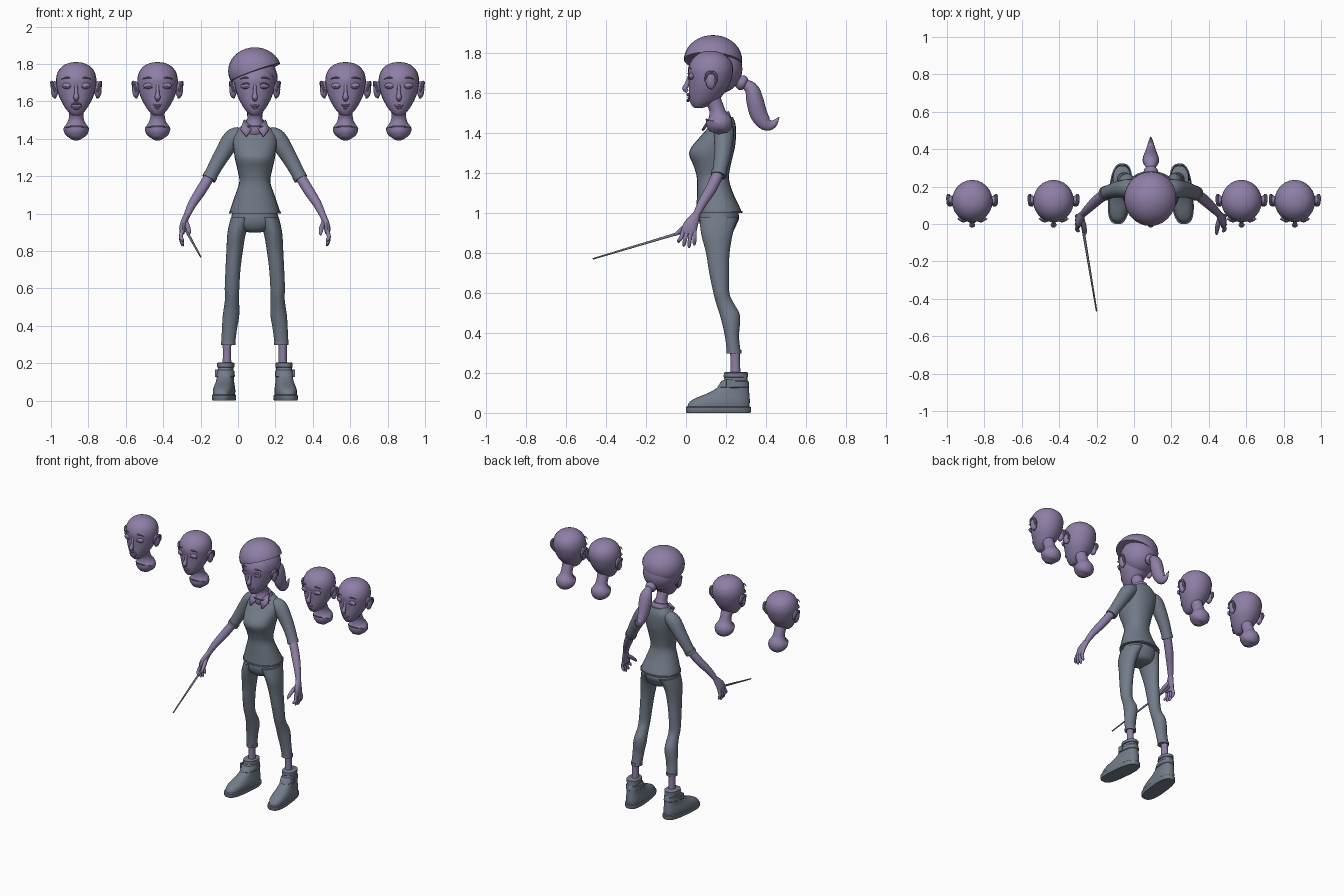
import bpy, bmesh, math
from mathutils import Vector, Matrix

cube = bpy.data.objects.get("Cube")
if cube:
    bpy.data.objects.remove(cube, do_unlink=True)


def material(name, rgb):
    m = bpy.data.materials.new(name)
    m.use_nodes = True
    m.diffuse_color = (*rgb, 1)
    bsdf = next(n for n in m.node_tree.nodes if n.type == 'BSDF_PRINCIPLED')
    bsdf.inputs["Base Color"].default_value = (*rgb, 1)
    return m


PURPLE = material("soft purple", (0.27, 0.21, 0.38))
SLATE = material("slate grey", (0.17, 0.2, 0.25))
CX = 0.09  # centre line of the figure


def finish(name, bm, mat, angle=40):
    bmesh.ops.recalc_face_normals(bm, faces=bm.faces)
    me = bpy.data.meshes.new(name)
    bm.to_mesh(me)
    bm.free()
    me.materials.append(mat)
    ob = bpy.data.objects.new(name, me)
    bpy.context.collection.objects.link(ob)
    bpy.ops.object.select_all(action='DESELECT')
    ob.select_set(True)
    bpy.context.view_layer.objects.active = ob
    bpy.ops.object.shade_smooth_by_angle(angle=math.radians(angle))
    return ob


def spline(rows, steps):
    """Catmull-Rom through rows of numbers."""
    rows = [Vector(r) for r in rows]
    out = []
    for i in range(len(rows) - 1):
        p0, p1, p2 = rows[max(i - 1, 0)], rows[i], rows[i + 1]
        p3 = rows[min(i + 2, len(rows) - 1)]
        for s in range(steps):
            t = s / steps
            out.append((p1 * 2 + (p2 - p0) * t + (p0 * 2 - p1 * 5 + p2 * 4 - p3) * t * t
                        + (p1 * 3 - p0 - p2 * 3 + p3) * t ** 3) * 0.5)
    return out + [rows[-1]]


def loft(name, rows, mat, tilt=True, sides=24, steps=4, power=2):
    """Skin rings (x, y, z, radius a, radius b); tilted rings follow the path."""
    rows = spline(rows, steps)
    pts = [Vector(r[:3]) for r in rows]
    span = (pts[-1] - pts[0]).normalized()
    ref = Vector((0, 1, 0)) if abs(span.x) > 0.8 else Vector((1, 0, 0))
    bm = bmesh.new()
    rings = []
    for i, r in enumerate(rows):
        u, v = Vector((1, 0, 0)), Vector((0, 1, 0))
        if tilt:
            t = (pts[min(i + 1, len(pts) - 1)] - pts[max(i - 1, 0)]).normalized()
            u = (ref - t * ref.dot(t)).normalized()
            v = t.cross(u)
        ring = []
        for k in range(sides):
            a = math.tau * k / sides
            c, s = math.cos(a), math.sin(a)
            c, s = (math.copysign(abs(q) ** (2 / power), q) for q in (c, s))
            ring.append(bm.verts.new(pts[i] + u * c * max(r[3], 0.001) + v * s * max(r[4], 0.001)))
        rings.append(ring)
    for a, b in zip(rings, rings[1:]):
        for k in range(sides):
            bm.faces.new((a[k], a[(k + 1) % sides], b[(k + 1) % sides], b[k]))
    bm.faces.new(rings[0])
    bm.faces.new(rings[-1])
    return finish(name, bm, mat)


def stack(name, rows, mat, x=CX, **kw):
    """Level rings given as (z, half width, front y, back y)."""
    return loft(name, [(x, (f + b) / 2, z, w, (b - f) / 2) for z, w, f, b in rows], mat, tilt=False, **kw)


def tube(name, path, mat, **kw):
    """Round tube through points (x, y, z, radius)."""
    return loft(name, [(*p, p[3]) for p in path], mat, **kw)


def ball(name, centre, size, mat, cut=None):
    """Ellipsoid, optionally trimmed below a plane (point, normal)."""
    bm = bmesh.new()
    bmesh.ops.create_uvsphere(bm, u_segments=28, v_segments=18, radius=1,
                              matrix=Matrix.Translation(centre) @ Matrix.Diagonal((*size, 1)))
    if cut:
        res = bmesh.ops.bisect_plane(bm, geom=bm.verts[:] + bm.edges[:] + bm.faces[:],
                                     plane_co=cut[0], plane_no=cut[1], clear_inner=True)
        bmesh.ops.holes_fill(bm, edges=[e for e in res['geom_cut'] if isinstance(e, bmesh.types.BMEdge)])
    return finish(name, bm, mat)


def arc(name, x, y, z, half, bend, r, back=0.008):
    """Small curved crease across the face; positive bend lifts the ends."""
    tube(name, [(x + half * k, y + back * k * k, z + bend * k * k, r * (1.05 - 0.8 * abs(k)))
                for k in (-1, -0.5, 0, 0.5, 1)], PURPLE, sides=8, steps=2)


HEAD = [(1.524, .012, .05, .075), (1.53, .028, .035, .1), (1.555, .052, .02, .15), (1.59, .074, .015, .185),
        (1.63, .093, .014, .212), (1.68, .106, .012, .23), (1.72, .108, .01, .236), (1.76, .097, .025, .225),
        (1.79, .071, .053, .195), (1.806, .036, .085, .16), (1.81, .004, .115, .13)]


def head(label, x, eyes, mouth):
    stack(label + "_head", HEAD, PURPLE, x=x)
    tube(label + "_neck", [(x, .12, 1.6, .045), (x, .15, 1.53, .038), (x, .16, 1.49, .046), (x, .165, 1.455, .068),
                           (x, .15, 1.425, .056), (x, .14, 1.4, .025)], PURPLE)
    loft(label + "_nose", [(x, .017, 1.69, .008, .006), (x, .006, 1.645, .01, .012), (x, -.006, 1.622, .016, .013),
                           (x, .008, 1.606, .009, .008)], PURPLE, sides=12)
    for s in (-1, 1):
        # Ears with a raised rim
        ball(label + "_ear", (x + s * .116, .125, 1.663), (.02, .027, .045), PURPLE)
        tube(label + "_ear_rim", [(x + s * .112, .1, 1.65, .006), (x + s * .127, .105, 1.695, .008),
                                  (x + s * .131, .14, 1.7, .008), (x + s * .126, .153, 1.665, .008),
                                  (x + s * .112, .125, 1.618, .006)], PURPLE, sides=8)
        # Eyes and brows
        ball(label + "_eyelid", (x + s * .046, .028, 1.683), (.03, .015, .017), PURPLE)
        if eyes == "open":
            arc(label + "_upper_lash", x + s * .046, .013, 1.697, .031, -.013, .005, .014)
            arc(label + "_lower_lash", x + s * .046, .014, 1.672, .027, .01, .0035, .013)
        else:
            arc(label + "_lash", x + s * .046, .013, 1.678, .031, .006 if eyes == "closed" else -.009, .0045, .015)
        arc(label + "_brow", x + s * .05, .016, 1.727, .03, -.008, .005, .012)
    # Mouth
    if mouth == "open":
        for lip, bend in ((1.592, -.012), (1.562, .012)):
            arc(label + "_lip", x, .01, lip, .03, bend, .008, .012)
    else:
        smile = .012 if mouth == "smile" else .002
        arc(label + "_upper_lip", x, .014, 1.576, .028, smile, .007, .012)
        arc(label + "_lower_lip", x, .016, 1.565, .02, smile, .007)


head("main", CX, "open", "rest")
head("surprised", -.865, "closed", "open")
head("smiling", -.43, "happy", "smile")
head("calm", .575, "closed", "smile")
head("sleepy", .86, "closed", "rest")

# Hair: skull cap, swept fringe, band and ponytail
ball("hair_cap", (CX, .155, 1.72), (.122, .127, .125), PURPLE, ((CX, .1, 1.7), (0, 1, .6)))
ball("swept_fringe", (CX, .135, 1.763), (.143, .146, .126), PURPLE, ((CX, 0, 1.765), (-.36, .08, 1)))
tube("hair_band", [(CX, .262, 1.66, .03), (CX, .272, 1.655, .037), (CX, .288, 1.647, .037), (CX, .298, 1.642, .028)],
     PURPLE)
loft("ponytail", [(CX, .25, 1.66, .03, .028), (CX, .295, 1.645, .024, .026), (CX, .33, 1.615, .04, .036),
                  (CX, .345, 1.56, .044, .043), (CX, .365, 1.49, .036, .043), (CX, .4, 1.445, .025, .034),
                  (CX, .437, 1.445, .014, .02), (CX, .466, 1.48, .002, .002)], PURPLE)

# Shirt with flared hem
stack("shirt", [(1.0, .137, .05, .28), (1.03, .129, .052, .268), (1.1, .105, .055, .235), (1.17, .083, .055, .215),
                (1.23, .092, .04, .222), (1.29, .106, .016, .236), (1.33, .112, .028, .245), (1.38, .118, .07, .25),
                (1.42, .115, .105, .25), (1.45, .095, .13, .246), (1.48, .055, .15, .235)], SLATE, power=2.2)
stack("shirt_hem", [(1.0, .139, .046, .283), (1.01, .139, .046, .283)], SLATE, steps=1, power=2.2)

# Collar band and pointed flaps
loft("collar_band", [(CX, .178, 1.465, .064, .05), (CX, .17, 1.498, .05, .046)], PURPLE, steps=1)
for s in (-1, 1):
    bm = bmesh.new()
    bm.faces.new([bm.verts.new((CX + s * x, y, z)) for x, y, z in
                  ((.058, .15, 1.5), (.012, .112, 1.458), (.046, .082, 1.412), (.076, .112, 1.45))])
    flap = finish("collar_flap", bm, PURPLE)
    mod = flap.modifiers.new("thickness", 'SOLIDIFY')
    mod.thickness, mod.offset = .012, 0

# Trouser seat
stack("trouser_seat", [(1.03, .11, .07, .25), (.98, .126, .062, .266), (.94, .122, .07, .252), (.91, .08, .09, .235),
                       (.9, .03, .12, .2)], SLATE)

LEG = [(.98, .068, .06, .068, .262), (.9, .096, .05, .075, .235), (.8, .108, .044, .1, .218),
       (.7, .117, .04, .116, .215), (.6, .122, .039, .137, .217), (.55, .122, .037, .15, .238),
       (.5, .124, .041, .166, .266), (.45, .128, .044, .18, .27), (.38, .136, .04, .195, .265),
       (.3, .143, .037, .205, .274)]
SOLE = [(0, .056, -.16, .16), (.006, .06, -.164, .163), (.028, .06, -.164, .163), (.032, .055, -.158, .158)]
UPPER = [(.03, .055, -.156, .156), (.055, .056, -.145, .158), (.078, .052, -.105, .157), (.1, .047, -.05, .155),
         (.13, .044, 0, .152), (.16, .041, .025, .147), (.19, .041, .035, .143)]
STRAP = [(.125, .044, 0, .15), (.13, .049, -.004, .155), (.158, .047, .014, .152), (.163, .042, .02, .147)]
CUFF = [(.176, .04, .03, .142), (.18, .046, .026, .15), (.2, .046, .028, .15), (.205, .038, .036, .142)]

for s in (-1, 1):
    side = "left" if s > 0 else "right"

    def at(rows):
        return [(CX + s * r[0], *r[1:]) for r in rows]

    # Legs
    loft(side + "_trouser_leg", [(CX + s * o, (f + b) / 2, z, w, (b - f) / 2) for z, o, w, f, b in LEG],
         SLATE, tilt=False)
    stack(side + "_trouser_cuff", [(.297, .039, .202, .277), (.315, .039, .202, .277)], SLATE,
          x=CX + s * .142, steps=1)
    stack(side + "_ankle", [(.32, .024, .22, .27), (.25, .022, .222, .27), (.16, .025, .22, .275)], PURPLE,
          x=CX + s * .149)

    # Shoes, toes turned out
    turn = Matrix.Translation((CX + s * .165, .162, 0)) @ Matrix.Rotation(s * math.radians(6), 4, 'Z')
    for part, rows, power in (("sole", SOLE, 2.8), ("shoe", UPPER, 2.6), ("shoe_strap", STRAP, 2.4),
                              ("shoe_cuff", CUFF, 2.2)):
        ob = stack(f"{side}_{part}", rows, SLATE, x=0, steps=3 if part == "shoe" else 1, power=power, sides=32)
        ob.matrix_world = turn
    bm = bmesh.new()
    bmesh.ops.create_cube(bm, size=1, matrix=Matrix.Translation((s * .046, .05, .147))
                          @ Matrix.Diagonal((.014, .032, .04, 1)))
    finish(side + "_buckle", bm, SLATE).matrix_world = turn

    # Arms
    tube(side + "_sleeve", at([(.075, .19, 1.425, .04), (.12, .19, 1.4, .05), (.178, .185, 1.31, .043),
                               (.215, .175, 1.245, .038), (.245, .163, 1.188, .035)]), SLATE)
    tube(side + "_sleeve_cuff", at([(.235, .167, 1.206, .039), (.246, .162, 1.186, .038)]), SLATE, steps=1)
    tube(side + "_forearm", at([(.235, .168, 1.21, .028), (.29, .125, 1.12, .028), (.335, .082, 1.05, .023),
                                (.366, .05, .985, .017)]), PURPLE)

    # Hands
    loft(side + "_palm", at([(.362, .055, .995, .016, .018), (.376, .035, .96, .018, .03),
                             (.386, .018, .925, .018, .038), (.389, .012, .895, .013, .036)]), PURPLE, sides=16)
    for k, drop in enumerate((.85, .832, .826, .838)):
        y = -.014 + k * .019
        tip = -.036 + k * .026
        tube(side + "_finger", at([(.387, y, .91, .011), (.396, (y + tip) / 2, .875, .0105),
                                   (.388, tip, drop + .012, .009), (.382, tip, drop, .003)]), PURPLE, sides=10)
    tube(side + "_thumb", at([(.37, .03, .955, .014), (.358, -.008, .928, .013), (.352, -.042, .9, .01),
                              (.352, -.057, .886, .004)]), PURPLE, sides=10)

# Thin wand in the right hand
tube("wand", [(-.283, .035, .92, .008), (-.2, -.466, .77, .004)], SLATE, sides=10, steps=1)
